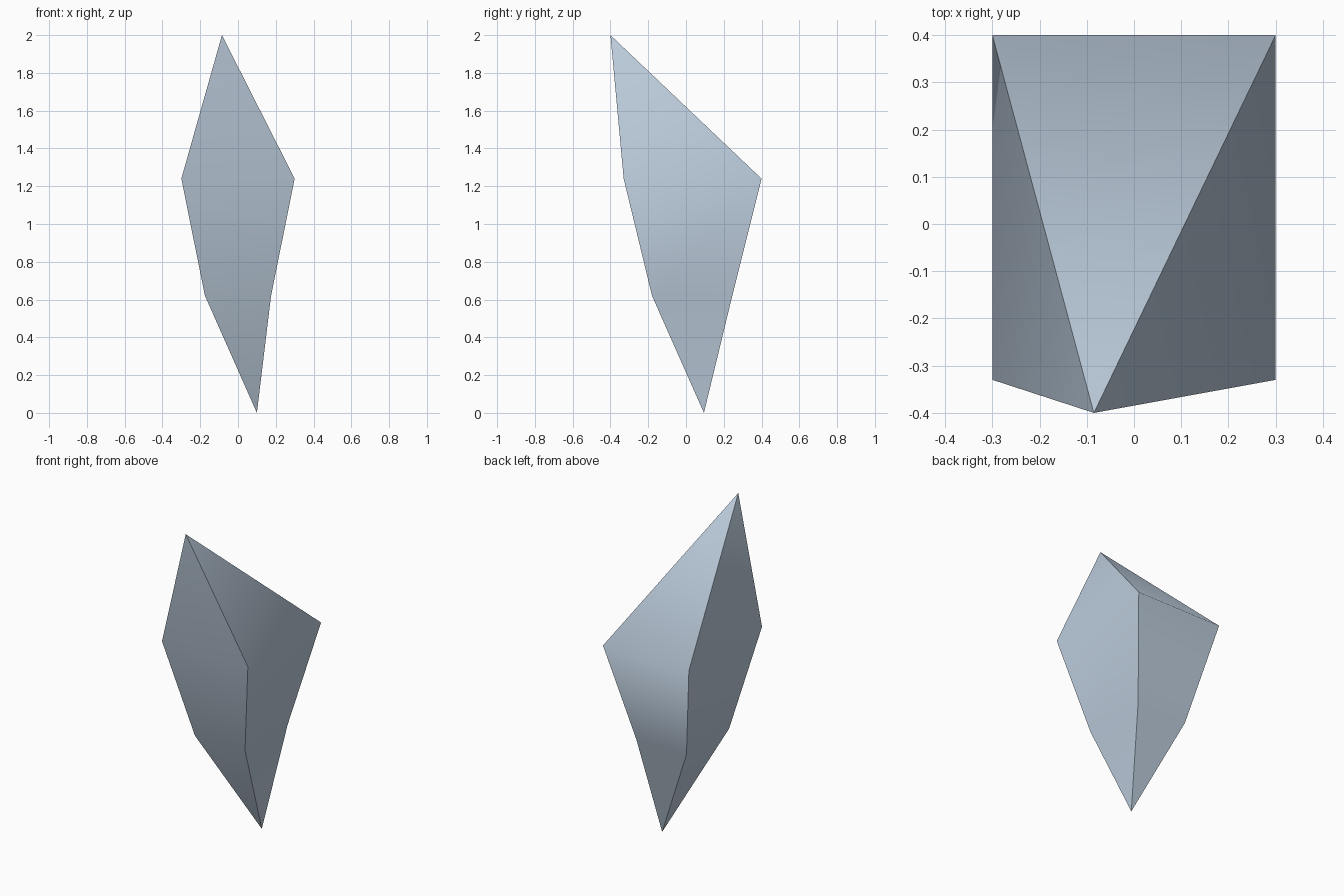
import bpy, bmesh, math

if "Cube" in bpy.data.objects:
    bpy.data.objects.remove(bpy.data.objects["Cube"])

# Pale blue-grey crystal
mat = bpy.data.materials.new("pale blue grey")
mat.diffuse_color = (0.50, 0.60, 0.71, 1)
mat.use_nodes = True
mat.node_tree.nodes["Principled BSDF"].inputs["Base Color"].default_value = mat.diffuse_color

bm = bmesh.new()


def ring(half_x, front, back, z):
    """Rectangular cross-section, counter-clockwise from above."""
    return [bm.verts.new((x, y, z)) for x, y in
            ((-half_x, front), (half_x, front), (half_x, back), (-half_x, back))]


# Off-centre tips and two rectangular girdles
bottom = bm.verts.new((0.10, 0.095, 0))
lower = ring(0.175, -0.18, 0.245, 0.62)
upper = ring(0.30, -0.33, 0.40, 1.24)
top = bm.verts.new((-0.085, -0.40, 2))

# Four sides, each with tip, middle and peak facets
for i in range(4):
    j = (i + 1) % 4
    bm.faces.new((bottom, lower[j], lower[i]))
    bm.faces.new((lower[i], lower[j], upper[j], upper[i]))
    bm.faces.new((upper[i], upper[j], top))
bm.normal_update()

mesh = bpy.data.meshes.new("crystal_shard")
bm.to_mesh(mesh)
bm.free()
mesh.materials.append(mat)
shard = bpy.data.objects.new("crystal_shard", mesh)
bpy.context.collection.objects.link(shard)

# Smooth along each side, sharp at the four corners
bpy.context.view_layer.objects.active = shard
shard.select_set(True)
bpy.ops.object.shade_smooth_by_angle(angle=math.radians(65))
